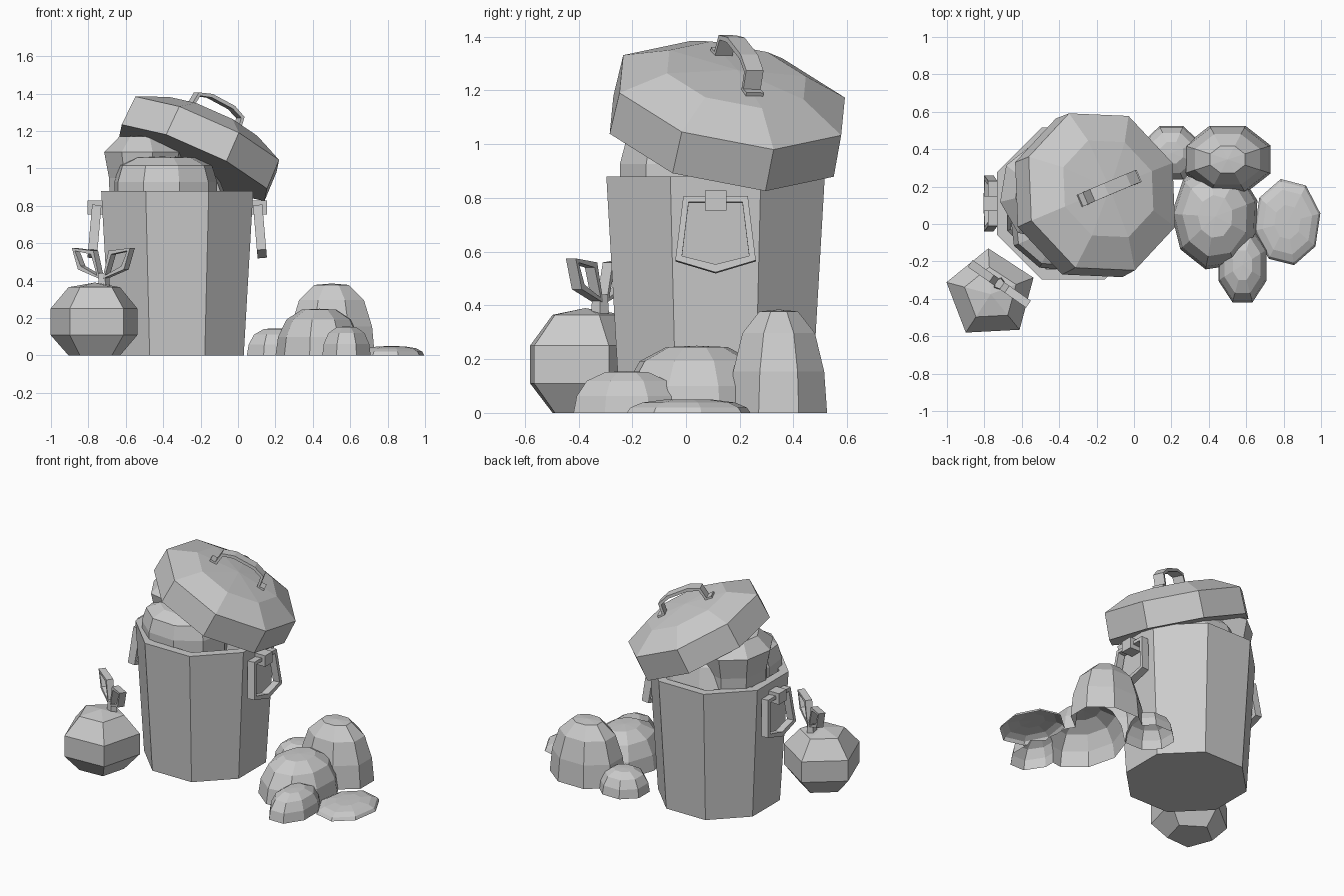
import bpy, bmesh
from math import sin, cos, pi, radians
from mathutils import Matrix, Vector

if "Cube" in bpy.data.objects:
    bpy.data.objects.remove(bpy.data.objects["Cube"])

grey = bpy.data.materials.new("plain grey")
grey.use_nodes = True
grey.diffuse_color = (0.6, 0.6, 0.6, 1)
grey.node_tree.nodes["Principled BSDF"].inputs["Base Color"].default_value = (0.6, 0.6, 0.6, 1)


def finish(name, bm, matrix=Matrix()):
    bmesh.ops.recalc_face_normals(bm, faces=bm.faces)
    mesh = bpy.data.meshes.new(name)
    bm.to_mesh(mesh)
    bm.free()
    mesh.materials.append(grey)
    obj = bpy.data.objects.new(name, mesh)
    obj.matrix_world = matrix
    bpy.context.collection.objects.link(obj)
    return obj


def lathe(name, profile, sides, phase=0, matrix=Matrix(), sx=1, sy=1):
    """Spin (radius, height) pairs; a zero radius becomes a single point."""
    bm = bmesh.new()
    rings = []
    for r, z in profile:
        count = sides if r else 1
        rings.append([bm.verts.new((r * sx * cos(phase + 2 * pi * i / sides),
                                    r * sy * sin(phase + 2 * pi * i / sides), z))
                      for i in range(count)])
    for a, b in zip(rings, rings[1:]):
        for i in range(sides):
            j = (i + 1) % sides
            quad = [a[i % len(a)], a[j % len(a)], b[j % len(b)], b[i % len(b)]]
            bm.faces.new(list(dict.fromkeys(quad)))
    return finish(name, bm, matrix)


ROUND = [(0, 0), (1, 0), (0.94, 0.4), (0.75, 0.77), (0.4, 0.98), (0, 1)]
BOXY = [(0, 0), (1, 0), (1, 0.6), (0.9, 0.86), (0.58, 0.98), (0, 1)]
BULGE = [(0, 0), (0.85, 0), (0.88, 0.5), (1, 0.8), (0.62, 0.98), (0, 1)]


def lump(name, center, size, sides=8, turn=0.0, shape=ROUND):
    """Faceted heap scaled from a unit outline."""
    sx, sy, h = size
    return lathe(name, [(r, z * h) for r, z in shape], sides, turn,
                 Matrix.Translation(center), sx, sy)


def merge_open(name, parts):
    """Union the parts into one shell and leave it open on the ground."""
    base = parts[0]
    for part in parts[1:]:
        mod = base.modifiers.new("union", "BOOLEAN")
        mod.operation = "UNION"
        mod.solver = "EXACT"
        mod.object = part
    graph = bpy.context.evaluated_depsgraph_get()
    bm = bmesh.new()
    bm.from_object(base, graph)
    bm.transform(base.matrix_world)
    floor = [f for f in bm.faces if all(abs(v.co.z) < 0.001 for v in f.verts)]
    bmesh.ops.delete(bm, geom=floor, context="FACES")
    for part in parts:
        bpy.data.objects.remove(part)
    return finish(name, bm)


def thicken(obj, amount):
    mod = obj.modifiers.new("thickness", "SOLIDIFY")
    mod.thickness = amount
    mod.offset = 0
    return obj


def loop_frame(name, outline, width, depth, matrix):
    """Flat closed frame drawn in local x and z."""
    bm = bmesh.new()
    face = bm.faces.new([bm.verts.new((x, 0, z)) for x, z in outline])
    bm.normal_update()
    bmesh.ops.inset_individual(bm, faces=[face], thickness=width)
    bmesh.ops.delete(bm, geom=[face], context="FACES")
    return thicken(finish(name, bm, matrix), depth)


def strip(name, path, width, depth, matrix):
    """Bent flat bar following a path in local x and z."""
    bm = bmesh.new()
    rows = [[bm.verts.new((x, s * width / 2, z)) for s in (-1, 1)] for x, z in path]
    for a, b in zip(rows, rows[1:]):
        bm.faces.new((a[0], b[0], b[1], a[1]))
    return thicken(finish(name, bm, matrix), depth)


def block(name, center, size):
    bm = bmesh.new()
    bmesh.ops.create_cube(bm, size=1)
    bmesh.ops.scale(bm, vec=size, verts=bm.verts)
    return finish(name, bm, Matrix.Translation(center))


# Bin with a thick rim
bin_x, bin_y = -0.325, 0.11
eighth = pi / 8
lathe("bin_body", [(0, 0), (0.385, 0), (0.44, 0.88), (0.38, 0.88), (0.36, 0.72), (0, 0.72)],
      8, eighth, Matrix.Translation((bin_x, bin_y, 0)))

# Drop handles on both sides of the bin
handle_outline = [(-0.12, 0), (0.12, 0), (0.15, -0.24), (0, -0.285), (-0.15, -0.24)]
for side, label in ((1, "left"), (-1, "right")):
    place = (Matrix.Translation((bin_x + side * 0.43, bin_y, 0.805))
             @ Matrix.Rotation(-side * radians(5), 4, "Y") @ Matrix.Rotation(pi / 2, 4, "Z"))
    loop_frame(label + "_handle", handle_outline, 0.03, 0.05, place)
    block(label + "_handle_hinge", (bin_x + side * 0.435, bin_y, 0.79), (0.09, 0.08, 0.075))

# Tilted lid with a flat underside and a bar handle
normal = Vector((0.45, 0.21, 1)).normalized()
tilt = Vector((0, 0, 1)).rotation_difference(normal).to_matrix().to_4x4()
lid_place = Matrix.Translation((-0.24, 0.14, 1.03)) @ tilt
lathe("lid", [(0, 0), (0.46, 0), (0.455, 0.17), (0.28, 0.255), (0, 0.275)],
      8, eighth, lid_place)
bar = [(-0.19, 0), (-0.15, 0), (-0.14, 0.075), (-0.07, 0.1), (0.07, 0.1), (0.14, 0.075), (0.15, 0), (0.19, 0)]
strip("lid_handle", bar, 0.07, 0.02,
      lid_place @ Matrix.Translation((0, 0, 0.265)) @ Matrix.Rotation(radians(23), 4, "Z"))

# Rubbish heaped inside the bin
lump("rubbish_left", (-0.5, 0.17, 0.72), (0.22, 0.26, 0.46), 8, 0.2, BULGE)
lump("rubbish_front", (-0.39, -0.01, 0.72), (0.28, 0.245, 0.345), 9, 0.1, BOXY)
lump("rubbish_back", (-0.33, 0.27, 0.72), (0.29, 0.2, 0.36), 8, 0.3)

# Tied bag with two ear loops
bag = Matrix.Translation((-0.766, -0.375, 0))
lathe("tied_bag", [(0, 0), (0.145, 0), (0.245, 0.11), (0.245, 0.25), (0.145, 0.365), (0, 0.39)],
      5, radians(21), bag)
knot = Matrix.Translation((-0.72, -0.32, 0.4))
lathe("bag_knot", [(0, -0.03), (0.035, -0.03), (0.03, 0.04), (0, 0.04)], 5, 0, knot)
ear = [(0.01, 0.01), (0.05, 0.16), (0.19, 0.175), (0.15, 0.06)]
for side, label in ((1, "left"), (-1, "right")):
    loop_frame(label + "_bag_ear", [(side * x, z) for x, z in ear], 0.025, 0.045,
               knot @ Matrix.Rotation(radians(-35), 4, "Z"))

# Heap of bags merged together on the ground
merge_open("ground_heap", [
    lump("heap_back", (0.5, 0.345, 0), (0.25, 0.195, 0.385), 8, eighth),
    lump("heap_middle", (0.435, 0.04, 0), (0.235, 0.29, 0.25), 9, 0.3),
    lump("heap_front", (0.58, -0.22, 0), (0.14, 0.215, 0.155), 8, eighth),
    lump("heap_corner", (0.2, 0.38, 0), (0.165, 0.155, 0.145), 8, eighth),
    lump("heap_flat", (0.82, 0.01, 0), (0.18, 0.235, 0.05), 8, 0.2)])
